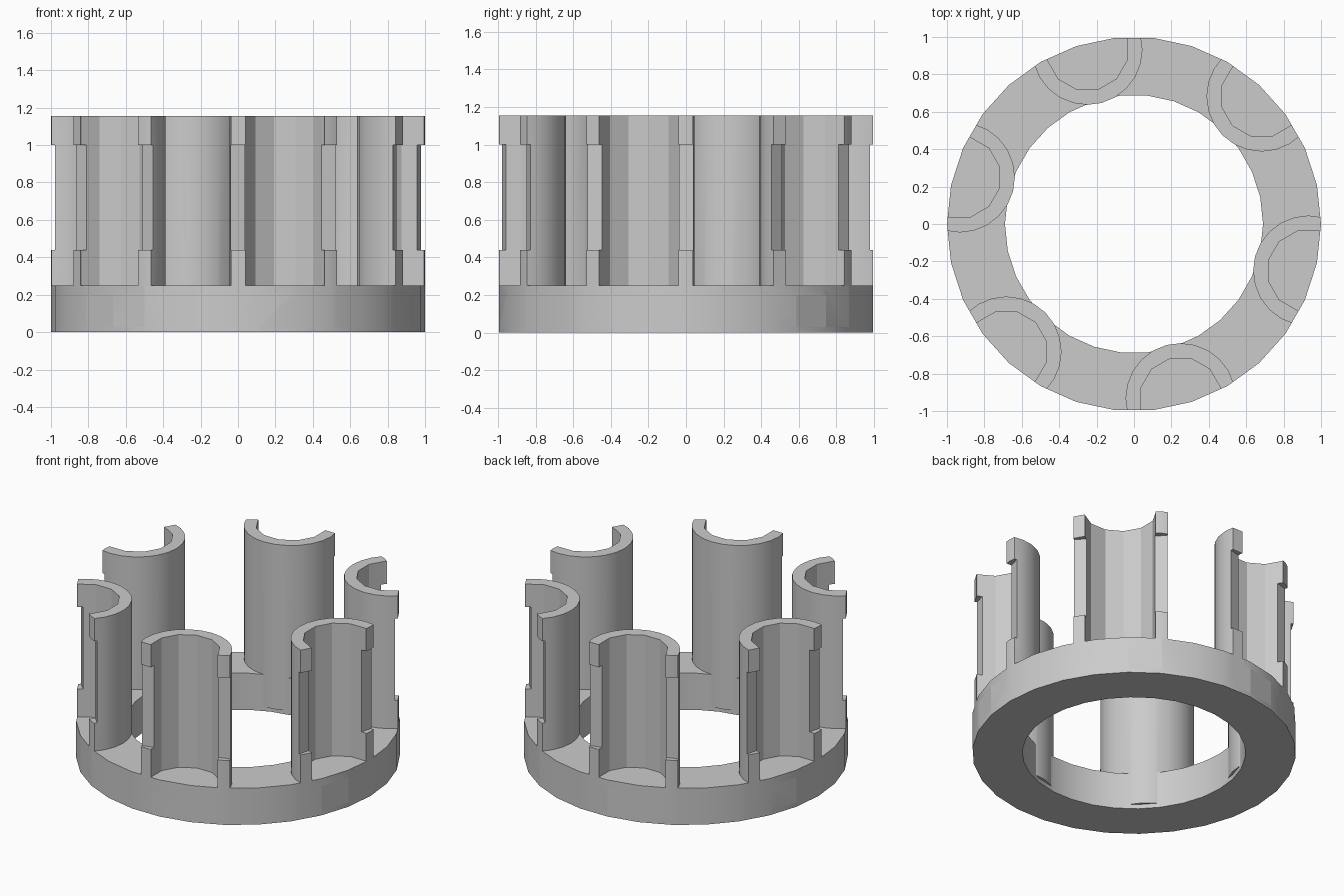
import bpy
from math import radians, cos, sin, pi

cube = bpy.data.objects.get("Cube")
if cube:
    bpy.data.objects.remove(cube, do_unlink=True)

RING_H, TOP, CUP_DIST = 0.25, 1.155, 0.965
CUP_ANGLES = [radians(-75 + 60 * i) for i in range(6)]

grey = bpy.data.materials.new("light_grey")
grey.use_nodes = True
grey.diffuse_color = (0.6, 0.6, 0.6, 1)
grey.node_tree.nodes["Principled BSDF"].inputs["Base Color"].default_value = (0.6, 0.6, 0.6, 1)


def prism(name, sides, radius, z0, z1, dist=0, angle=0):
    """Upright prism with its first corner pointing along the given angle."""
    n = sides
    cx, cy = dist * cos(angle), dist * sin(angle)
    ring = [(cx + radius * cos(angle + 2 * pi * i / n),
             cy + radius * sin(angle + 2 * pi * i / n)) for i in range(n)]
    verts = [(x, y, z) for z in (z0, z1) for x, y in ring]
    faces = [tuple(reversed(range(n))), tuple(range(n, 2 * n))]
    faces += [(i, (i + 1) % n, n + (i + 1) % n, n + i) for i in range(n)]
    mesh = bpy.data.meshes.new(name)
    mesh.from_pydata(verts, [], faces)
    mesh.materials.append(grey)
    obj = bpy.data.objects.new(name, mesh)
    bpy.context.collection.objects.link(obj)
    return obj


def combine(target, tool, operation):
    """Apply a boolean and discard the tool object."""
    mod = target.modifiers.new(operation.lower(), 'BOOLEAN')
    mod.operation, mod.object, mod.solver = operation, tool, 'EXACT'
    bpy.context.view_layer.objects.active = target
    bpy.ops.object.modifier_apply(modifier=mod.name)
    bpy.data.objects.remove(tool, do_unlink=True)


def notch_box(angle):
    """Box whose inner face is flat across the mouth of the cup."""
    bpy.ops.mesh.primitive_cube_add(size=1, location=(1.185 * cos(angle), 1.185 * sin(angle), 0.72),
                                    rotation=(0, 0, angle))
    box = bpy.context.object
    box.scale = (0.5, 1, 0.56)
    bpy.context.view_layer.update()
    return box


# Base ring
holder = prism("base_ring_with_cups", 30, 1.0, 0, RING_H)
combine(holder, prism("ring_hole", 30, 0.69, -0.1, 0.5), 'DIFFERENCE')

# Six open cups, trimmed to the ring's outline and notched at the mouth
for a in CUP_ANGLES:
    cup = prism("cup", 24, 0.295, 0.03, TOP, CUP_DIST, a)
    combine(cup, prism("outline", 30, 1.0, -0.2, 1.5), 'INTERSECT')
    combine(cup, prism("bore", 12, 0.22, 0.2, 1.5, CUP_DIST, a), 'DIFFERENCE')
    combine(cup, notch_box(a), 'DIFFERENCE')
    combine(holder, cup, 'UNION')

# Smooth the outer curves, keeping the coarse bore facets crisp
bpy.ops.object.select_all(action='DESELECT')
holder.select_set(True)
bpy.context.view_layer.objects.active = holder
bpy.ops.object.shade_smooth_by_angle(angle=radians(25))
